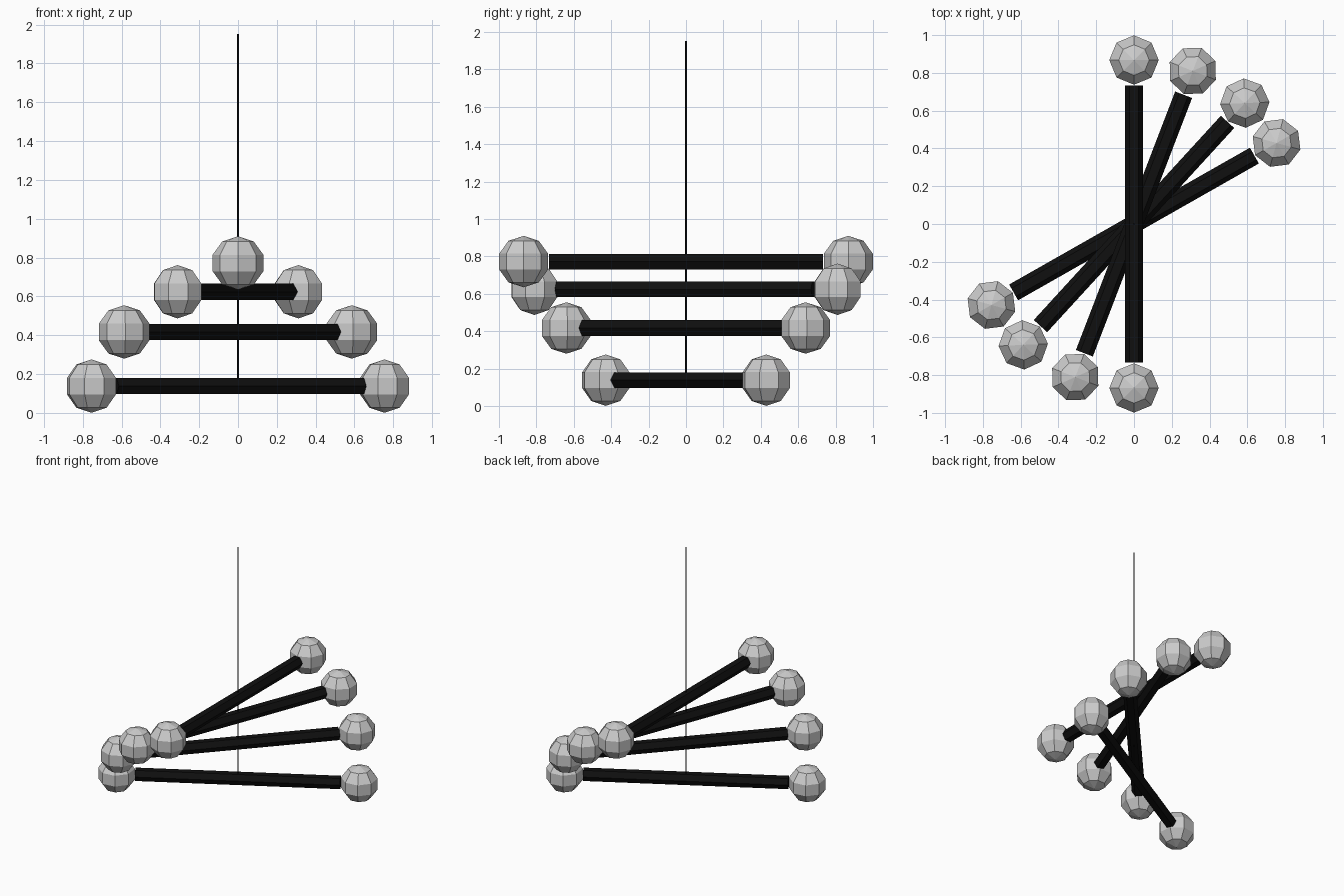
import bpy
from math import radians, cos, sin, pi

if "Cube" in bpy.data.objects:
    bpy.data.objects.remove(bpy.data.objects["Cube"], do_unlink=True)


def material(name, rgb):
    mat = bpy.data.materials.new(name)
    mat.use_nodes = True
    colour = (*rgb, 1)
    mat.diffuse_color = colour
    mat.node_tree.nodes["Principled BSDF"].inputs["Base Color"].default_value = colour
    return mat


black = material("black", (0.005, 0.005, 0.005))
grey = material("light grey", (0.6, 0.6, 0.6))


def finish(name, mat):
    obj = bpy.context.object
    obj.name = name
    obj.data.materials.append(mat)


BALL_RADIUS = 0.1375
BALL_REACH = 0.868
ROD_LENGTH = 1.466
TOP = 1.952

# Stacked rods, lowest first: height and turn about the string
tiers = [(0.138, 29.6), (0.417, 47.5), (0.624, 69), (0.772, 90)]

for number, (height, degrees) in enumerate(tiers, 1):
    turn = radians(degrees)

    # Hexagonal rod lying flat, corners to the sides
    bpy.ops.mesh.primitive_cylinder_add(
        vertices=6, radius=0.048, depth=ROD_LENGTH,
        location=(0, 0, height), rotation=(0, pi / 2, turn))
    finish(f"rod_{number}", black)

    # Faceted ball at each end, turned with its rod
    for end, side in (("back", 1), ("front", -1)):
        reach = side * BALL_REACH
        bpy.ops.mesh.primitive_uv_sphere_add(
            segments=8, ring_count=5, radius=BALL_RADIUS,
            location=(reach * cos(turn), reach * sin(turn), height),
            rotation=(0, 0, turn))
        finish(f"{end}_ball_{number}", grey)

# Hanging string through all the rods
bottom = tiers[0][0]
bpy.ops.mesh.primitive_cylinder_add(
    vertices=8, radius=0.005, depth=TOP - bottom,
    location=(0, 0, (TOP + bottom) / 2))
finish("string", black)
